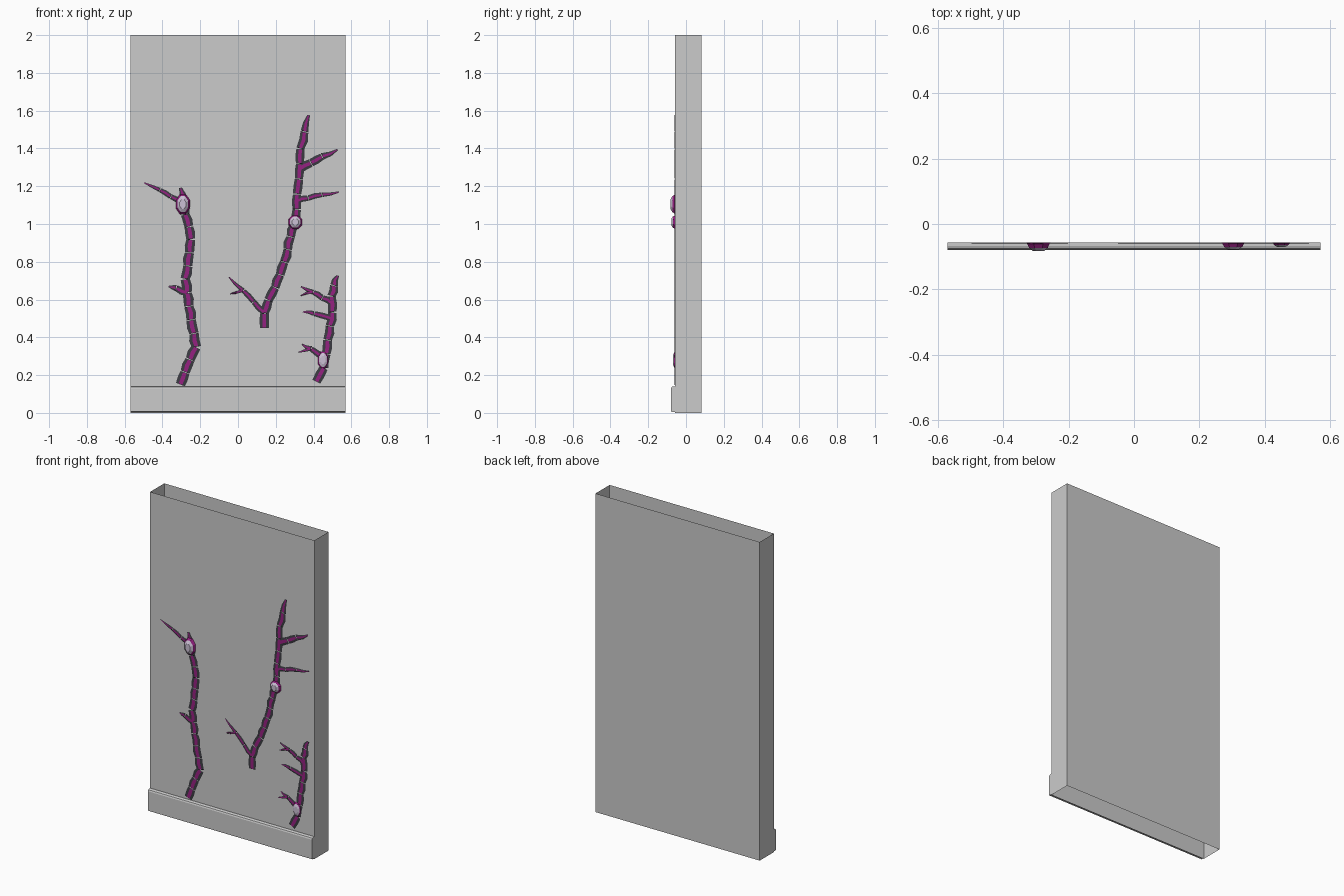
import bpy, bmesh, math, random
from mathutils import Vector

if "Cube" in bpy.data.objects:
    bpy.data.objects.remove(bpy.data.objects["Cube"])

random.seed(4)
FRONT, BACK, HALF = -0.057, 0.083, 0.57


def material(name, rgb):
    m = bpy.data.materials.new(name)
    m.diffuse_color = (*rgb, 1)
    m.use_nodes = True
    m.node_tree.nodes["Principled BSDF"].inputs["Base Color"].default_value = m.diffuse_color
    return m


DARK = material("dark_rock", (0.045, 0.045, 0.055))
MAGENTA = material("magenta_glow", (0.30, 0.015, 0.22))
LILAC = material("pale_crystal", (0.60, 0.53, 0.66))


def finish(name, bm, mats=()):
    me = bpy.data.meshes.new(name)
    bm.to_mesh(me)
    bm.free()
    for m in mats:
        me.materials.append(m)
    ob = bpy.data.objects.new(name, me)
    bpy.context.collection.objects.link(ob)
    return ob


def box(bm, y0, y1, z0, z1):
    bmesh.ops.create_cube(bm, size=1)
    for v in bm.verts:
        v.co = (v.co.x * 2 * HALF, y0 + (v.co.y + 0.5) * (y1 - y0),
                z0 + (v.co.z + 0.5) * (z1 - z0))


# wall panel: thin sheets, open at top and bottom
bm = bmesh.new()
box(bm, FRONT, BACK, 0, 2)
bm.normal_update()
caps = [f for f in bm.faces if abs(f.normal.z) > 0.5]
bmesh.ops.delete(bm, geom=caps, context='FACES_ONLY')
finish("wall_panel", bm)

# baseboard: chamfered along its front edges, more at the top
bm = bmesh.new()
box(bm, -0.079, FRONT, 0.005, 0.141)
for top, size in ((True, 0.012), (False, 0.005)):
    edges = [e for e in bm.edges
             if all(v.co.y < -0.078 and (v.co.z > 0.14 if top else v.co.z < 0.006)
                    for v in e.verts)]
    bmesh.ops.bevel(bm, geom=edges, offset=size, segments=2, profile=0.5, affect='EDGES')
finish("baseboard", bm)


def shard(bm, a, b, wa, wb, kink):
    """One six-sided crack piece: dark rim rising to a magenta centre."""
    d = (b - a).normalized()
    side = Vector((d.y, -d.x))
    mid = (a + b) / 2 + side * kink
    wm = (wa + wb) / 2 * 1.12

    def ring(s, pull, y):
        a2, b2 = a + d * pull, b - d * pull
        pts = [a2 - side * wa * s, a2 + side * wa * s, mid + side * wm * s,
               b2 + side * wb * s, b2 - side * wb * s, mid - side * wm * s]
        return [bm.verts.new((p.x, y, p.y)) for p in pts]

    outer, inner = ring(1, 0, FRONT - 0.001), ring(0.4, 0.003, FRONT - 0.003)
    faces = [bm.faces.new(inner)]
    faces[0].material_index = 1
    for i in range(6):
        j = (i + 1) % 6
        faces.append(bm.faces.new((outer[i], outer[j], inner[j], inner[i])))
    for f in faces:
        f.normal_update()
        if f.normal.y > 0:
            f.normal_flip()


def crack(bm, pts, w0, w1, step=0.075):
    """Chain of shards along a path, tapering from w0 to w1."""
    chain = [pts[0]]
    for p, q in zip(pts, pts[1:]):
        k = max(1, round((q - p).length / step))
        for i in range(1, k + 1):
            jit = random.uniform(-0.006, 0.006) if i < k else 0
            chain.append(p.lerp(q, i / k) + Vector((jit, 0)))
    total = len(chain) - 1
    for i in range(total):
        a, b = chain[i], chain[i + 1]
        wa, wb = (w0 + (w1 - w0) * (t / total) ** 2 for t in (i, i + 1))
        if i == total - 1:
            wb *= 0.35
        gap = (b - a).normalized() * 0.003
        shard(bm, a, b - gap, wa, wb, random.uniform(-0.006, 0.006))


class Vein:
    """A trunk of (x, z) points; branches start on it at a given height."""

    def __init__(self, width, *trunk):
        self.bm = bmesh.new()
        self.trunk = [Vector(p) for p in trunk]
        crack(self.bm, self.trunk, width, width * 0.9)

    def branch(self, height, x, z, width, fork=False):
        p, q = next((p, q) for p, q in zip(self.trunk, self.trunk[1:]) if q.y >= height)
        start = p.lerp(q, (height - p.y) / (q.y - p.y))
        tip = Vector((x, z))
        joint = start.lerp(tip, 0.6) + Vector((0, 0.005))
        crack(self.bm, [start, joint, tip], width, width * 0.6)
        if fork:
            crack(self.bm, [joint, joint + Vector((-0.07, -0.02))], width * 0.65, width * 0.4)


# three veins of cracks
left = Vein(.025, (-.305, .15), (-.22, .35), (-.28, .71), (-.25, .92), (-.29, 1.12), (-.305, 1.195))
left.branch(1.11, -.50, 1.22, .014)
left.branch(.635, -.37, .67, .018)
finish("left_vein", left.bm, (DARK, MAGENTA))

middle = Vein(.023, (.14, .45), (.14, .53), (.245, .80), (.30, 1.0), (.33, 1.4), (.375, 1.58))
middle.branch(.53, -.05, .72, .015, fork=True)
middle.branch(1.29, .53, 1.395, .022)
middle.branch(1.12, .538, 1.17, .015)
finish("middle_vein", middle.bm, (DARK, MAGENTA))

right = Vein(.023, (.415, .165), (.455, .24), (.50, .535), (.495, .62), (.53, .73))
right.branch(.58, .33, .67, .016, fork=True)
right.branch(.50, .34, .535, .015)
right.branch(.29, .335, .365, .016, fork=True)
finish("right_vein", right.bm, (DARK, MAGENTA))


# crystal studs: eight-sided cut stones with a magenta collar
def crystal(name, x, z, rx, rz, depth):
    bm = bmesh.new()
    rings = []
    for scale, rise in ((1.1, 0.003), (0.98, 0.25), (0.86, 0.60), (0.5, 1)):
        angles = [math.tau * (k + 0.5) / 8 for k in range(8)]
        rings.append([bm.verts.new((x + rx * scale * math.cos(a), FRONT - depth * rise,
                                    z + rz * scale * math.sin(a))) for a in angles])
    for i, (lo, hi) in enumerate(zip(rings, rings[1:])):
        for k in range(8):
            j = (k + 1) % 8
            f = bm.faces.new((lo[k], lo[j], hi[j], hi[k]))
            f.material_index = 1 if i < 2 else 0
    bm.faces.new(rings[-1])
    bm.faces.new(rings[0])
    bmesh.ops.recalc_face_normals(bm, faces=bm.faces)
    finish(name, bm, (LILAC, MAGENTA))


crystal("left_crystal", -.292, 1.105, .036, .053, .026)
crystal("middle_crystal", .303, 1.01, .035, .037, .021)
crystal("right_crystal", .45, .28, .027, .045, .013)
